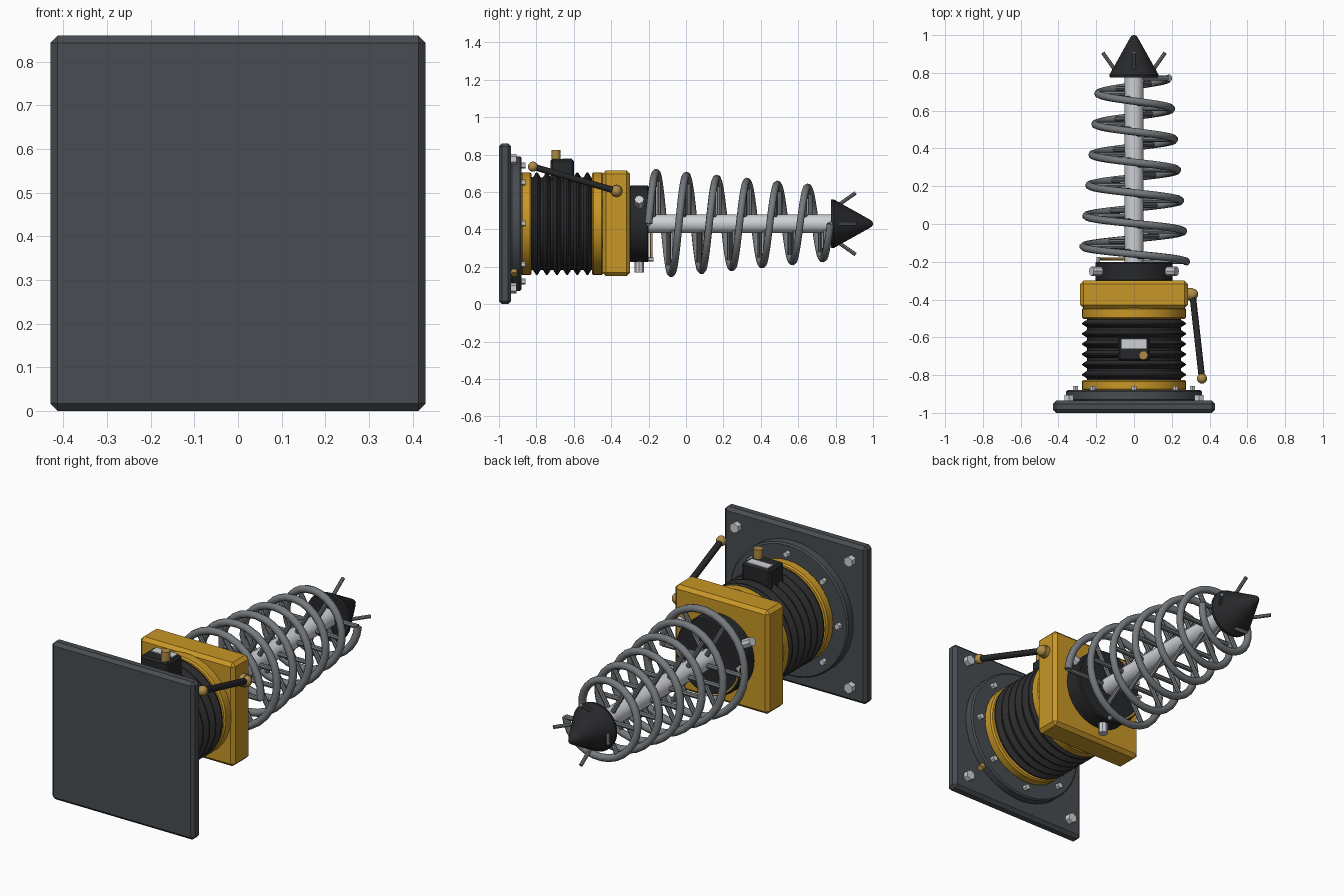
import bpy, bmesh, math
from mathutils import Vector, Matrix

old = bpy.data.objects.get("Cube")
if old:
    bpy.data.objects.remove(old, do_unlink=True)

CZ = 0.43  # height of the main axis, which runs along y


def material(name, rgb):
    m = bpy.data.materials.new(name)
    m.use_nodes = True
    m.diffuse_color = (*rgb, 1)
    m.node_tree.nodes["Principled BSDF"].inputs["Base Color"].default_value = (*rgb, 1)
    return m


SLATE = material("slate steel", (0.065, 0.073, 0.082))
YELLOW = material("machine yellow", (0.58, 0.31, 0.02))
RUBBER = material("black rubber", (0.025, 0.025, 0.027))
BLACK = material("black metal", (0.02, 0.021, 0.023))
STEEL = material("coil steel", (0.18, 0.195, 0.205))
CHROME = material("pale chrome", (0.62, 0.63, 0.66))
BRASS = material("brass", (0.42, 0.26, 0.06))


def link(name, mesh, mat, angle=35):
    mesh.materials.clear()
    mesh.materials.append(mat)
    for p in mesh.polygons:
        p.use_smooth = True
        p.material_index = 0
    mesh.set_sharp_from_angle(angle=math.radians(angle))
    ob = bpy.data.objects.new(name, mesh)
    bpy.context.collection.objects.link(ob)
    return ob


def finish(name, bm, mat, angle=35):
    bmesh.ops.recalc_face_normals(bm, faces=bm.faces)
    mesh = bpy.data.meshes.new(name)
    bm.to_mesh(mesh)
    bm.free()
    return link(name, mesh, mat, angle)


def polar(radius, angle, y):
    """Point at a radius and angle around the main axis."""
    return Vector((radius * math.cos(angle), y, CZ + radius * math.sin(angle)))


def lathe(name, profile, mat, sides=40, angle=35):
    """Revolve (radius, y) points around the main axis, closing both ends."""
    bm = bmesh.new()
    rings = [[bm.verts.new(polar(r, math.tau * i / sides, y)) for i in range(sides)]
             for r, y in profile]
    for a, b in zip(rings, rings[1:]):
        for i in range(sides):
            j = (i + 1) % sides
            bm.faces.new((a[i], a[j], b[j], b[i]))
    bm.faces.new(rings[0])
    bm.faces.new(rings[-1])
    return finish(name, bm, mat, angle)


def drum(name, r, y0, y1, mat, c=0.008):
    return lathe(name, [(r - c, y0), (r, y0 + c), (r, y1 - c), (r - c, y1)], mat)


def add_rod(bm, p, q, r, sides=12):
    p, q = Vector(p), Vector(q)
    turn = (q - p).to_track_quat('Z', 'Y').to_matrix().to_4x4()
    bmesh.ops.create_cone(bm, cap_ends=True, segments=sides, radius1=r, radius2=r,
                          depth=(q - p).length,
                          matrix=Matrix.Translation((p + q) / 2) @ turn)


def rods(name, ends, r, mat, sides=12):
    bm = bmesh.new()
    for p, q in ends:
        add_rod(bm, p, q, r, sides)
    return finish(name, bm, mat)


def box(name, lo, hi, mat, bevel=0.0):
    lo, hi = Vector(lo), Vector(hi)
    bm = bmesh.new()
    bmesh.ops.create_cube(bm, size=1, matrix=Matrix.Translation((lo + hi) / 2)
                          @ Matrix.Diagonal((*(hi - lo), 1)))
    if bevel:
        bmesh.ops.bevel(bm, geom=bm.edges[:], offset=bevel, segments=1, affect='EDGES')
    return finish(name, bm, mat, 20)


def ball(name, centre, r, mat):
    bm = bmesh.new()
    bmesh.ops.create_uvsphere(bm, u_segments=16, v_segments=10, radius=r,
                              matrix=Matrix.Translation(centre))
    return finish(name, bm, mat)


def tube(name, points, r, mat):
    """Sweep a round section along a path and keep it as a mesh."""
    cu = bpy.data.curves.new(name + " path", 'CURVE')
    cu.dimensions = '3D'
    cu.bevel_depth = r
    cu.bevel_resolution = 2
    cu.use_fill_caps = True
    sp = cu.splines.new('POLY')
    sp.points.add(len(points) - 1)
    for pt, co in zip(sp.points, points):
        pt.co = (*co, 1)
    tmp = bpy.data.objects.new(name + " path", cu)
    bpy.context.collection.objects.link(tmp)
    bpy.context.view_layer.update()
    deps = bpy.context.evaluated_depsgraph_get()
    mesh = bpy.data.meshes.new_from_object(tmp.evaluated_get(deps))
    bpy.data.objects.remove(tmp, do_unlink=True)
    return link(name, mesh, mat, 50)


# Mounting plate and round flange
box("mounting_plate", (-0.43, -1, 0), (0.43, -0.935, 0.86), SLATE, 0.017)
drum("flange", 0.36, -0.937, -0.88, SLATE)
corners = [(sx * 0.345, CZ + sz * 0.345) for sx in (-1, 1) for sz in (-1, 1)]
rods("plate_bolts", [((x, -0.94, z), (x, -0.905, z)) for x, z in corners], 0.028, CHROME, 6)
eighths = [math.tau * i / 8 for i in range(8)]
rods("flange_bolts", [(polar(0.31, a, -0.885), polar(0.31, a, -0.857)) for a in eighths],
     0.016, CHROME, 6)
rods("flange_drain_fitting", [(polar(0.34, -math.pi / 4, -0.918),
                               polar(0.385, -math.pi / 4, -0.918))], 0.017, BRASS)

# Bellows between two collars
drum("front_collar", 0.275, -0.882, -0.825, YELLOW)
folds = 6
pitch = 0.325 / folds
profile = [(0.25, -0.83)]
for i in range(folds):
    y = -0.825 + i * pitch
    profile += [(0.248, y + pitch * 0.12), (0.274, y + pitch * 0.43),
                (0.274, y + pitch * 0.57), (0.248, y + pitch * 0.88)]
lathe("bellows", profile + [(0.25, -0.495)], RUBBER, angle=25)
drum("rear_collar", 0.275, -0.503, -0.443, YELLOW)

# Gearbox block and drive hub
box("gearbox", (-0.285, -0.447, CZ - 0.28), (0.285, -0.3, CZ + 0.285), YELLOW, 0.018)
drum("drive_hub", 0.205, -0.302, -0.2, BLACK, 0.006)
thirds = [math.radians(d) for d in (30, 150, 270)]
rods("hub_bolts", [(polar(0.19, a, -0.25), polar(0.26, a, -0.25)) for a in thirds],
     0.025, CHROME, 8)

# Grease line around the hub face
arc = [polar(0.19, math.pi + math.pi / 2 * i / 12, -0.185) for i in range(13)]
back = Vector((0, -0.025, 0))
tube("grease_line", [arc[0] + back] + arc + [arc[-1] + back], 0.007, BRASS)
rods("grease_fittings", [(p + back, p - back * 0.4) for p in (arc[0], arc[-1])],
     0.011, CHROME, 6)

# Sensor box on the bellows
box("sensor_box", (-0.085, -0.725, 0.64), (0.085, -0.6, 0.775), BLACK, 0.01)
box("sensor_label", (-0.065, -0.66, 0.772), (0.065, -0.61, 0.779), CHROME)
rods("sensor_plug", [((0.05, -0.695, 0.77), (0.05, -0.695, 0.825))], 0.024, BRASS)

# Side strut with ball ends
front_end, rear_end = Vector((0.36, -0.818, 0.735)), Vector((0.31, -0.372, 0.605))
rods("side_strut", [(front_end, rear_end)], 0.017, BLACK)
ball("strut_front_ball", front_end, 0.027, BRASS)
ball("strut_rear_ball", rear_end, 0.03, BRASS)
rods("strut_boss", [((0.275, -0.372, 0.605), (0.31, -0.372, 0.605))], 0.034, BRASS)

# Central shaft, spiral flight and its spokes
lathe("shaft", [(0.05, -0.21), (0.05, 0.78)], CHROME, 20)
TURNS, STEPS = 6, 28


def helix(t):
    """Point on the tapering spiral, t counted in turns."""
    return polar(0.278 - 0.095 * t / TURNS, math.tau * t, -0.2 + 0.162 * t)


tube("spiral_flight", [helix(i / STEPS) for i in range(TURNS * STEPS + 1)], 0.02, STEEL)
spokes = [helix(i / 6) for i in range(TURNS * 6 + 1)]
rods("spiral_spokes", [(Vector((0, p.y, CZ)), p) for p in spokes], 0.013, STEEL, 8)

# Drill tip with four cutting teeth
lathe("drill_tip", [(0.128, 0.775), (0.13, 0.79), (0.024, 0.98), (0.014, 0.995),
                    (0.004, 1.0)], BLACK, 32)
quarters = [math.pi / 2 * i for i in range(4)]
rods("tip_teeth", [(polar(0.09, a, 0.8), polar(0.165, a, 0.907)) for a in quarters],
     0.01, STEEL, 8)
